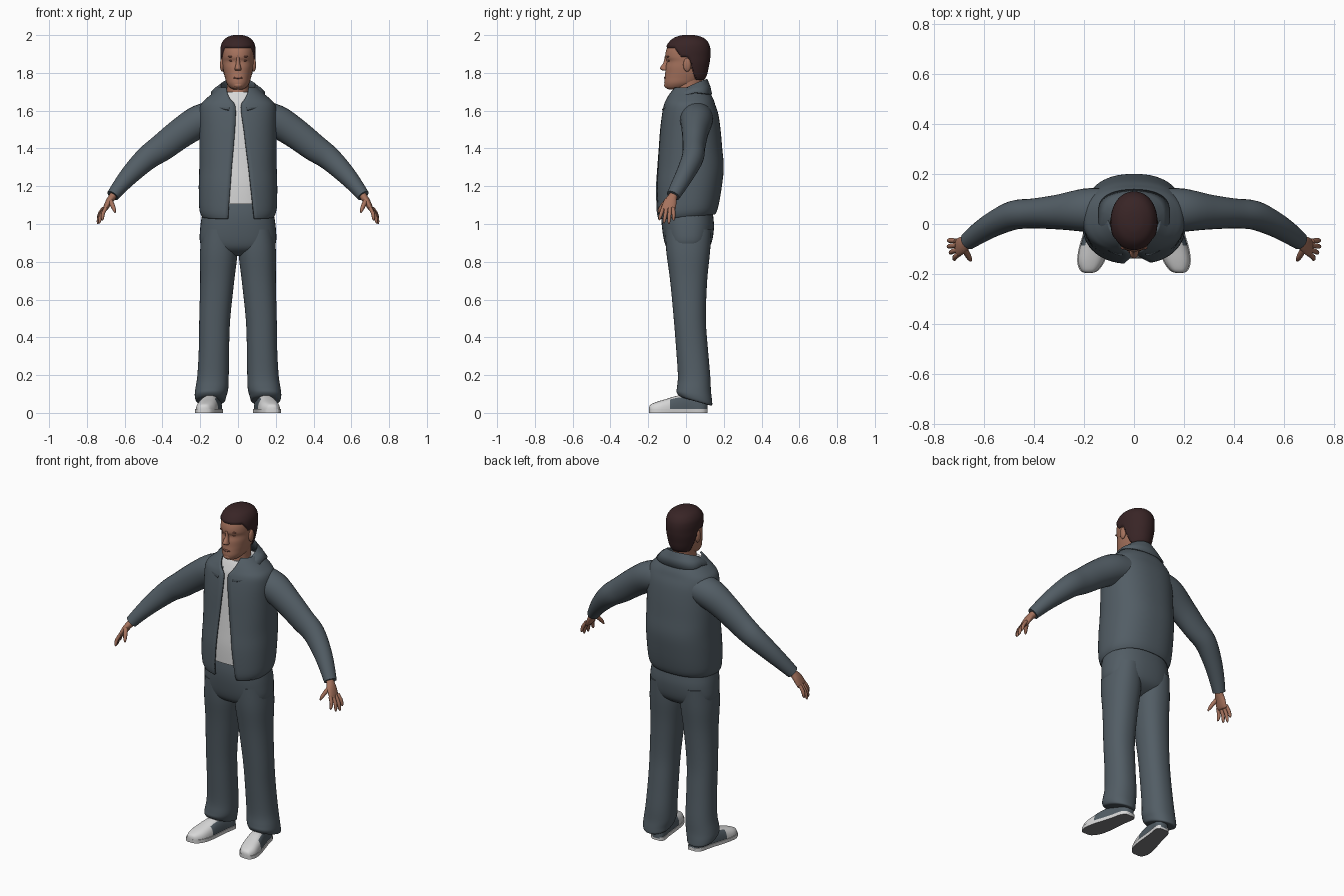
import bpy, bmesh
from math import sin, cos, asin, pi, radians
from mathutils import Vector

cube = bpy.data.objects.get("Cube")
if cube:
    bpy.data.objects.remove(cube, do_unlink=True)


def material(name, r, g, b):
    m = bpy.data.materials.new(name)
    m.diffuse_color = (r, g, b, 1)
    m.use_nodes = True
    bsdf = m.node_tree.nodes["Principled BSDF"]
    bsdf.inputs["Base Color"].default_value = (r, g, b, 1)
    bsdf.inputs["Roughness"].default_value = 0.8
    return m


cloth = material("slate cloth", .085, .11, .13)
white = material("off white", .68, .68, .68)
skin = material("skin", .38, .17, .11)
dark_skin = material("lips and eyes", .22, .085, .06)
hair_brown = material("dark brown hair", .04, .018, .019)
sole_grey = material("sole grey", .2, .2, .21)


# ---- helpers ----
def smooth_rows(rows, steps=4):
    """Catmull-Rom interpolation through rows of numbers."""
    out = []
    last = len(rows) - 1
    for i in range(last):
        quad = [rows[max(i - 1, 0)], rows[i], rows[i + 1], rows[min(i + 2, last)]]
        for s in range(steps):
            t = s / steps
            out.append([b + t / 2 * (c - a + t * (2 * a - 5 * b + 4 * c - d
                        + t * (3 * (b - c) + d - a))) for a, b, c, d in zip(*quad)])
    out.append(list(rows[last]))
    return out


def signed_pow(v, p):
    return abs(v) ** p if v >= 0 else -abs(v) ** p


def ring(z, front, back, rx, cx=0, p=1, tilt=0, start=0, end=2 * pi, n=40):
    """Horizontal rounded section; angle zero faces the front."""
    cy, ry = (front + back) / 2, (back - front) / 2
    count = n if end - start > 2 * pi - .001 else n + 1
    pts = []
    for i in range(count):
        a = start + (end - start) * i / n
        y = cy - ry * signed_pow(cos(a), p)
        pts.append(Vector((cx + rx * signed_pow(sin(a), p), y, z + tilt * y)))
    return pts


def loft(name, rings, mats, closed=True, rule=None, mirror=False, thick=0):
    """Skin a list of point rings into one smooth-shaded object."""
    bm = bmesh.new()
    grid = [[bm.verts.new(p) for p in r] for r in rings]
    n = len(grid[0])
    for lo, hi in zip(grid, grid[1:]):
        for i in range(n if closed else n - 1):
            j = (i + 1) % n
            bm.faces.new((lo[i], lo[j], hi[j], hi[i]))
    if closed:
        bm.faces.new(grid[0][::-1])
        bm.faces.new(grid[-1])
    bmesh.ops.recalc_face_normals(bm, faces=bm.faces)
    mesh = bpy.data.meshes.new(name)
    bm.to_mesh(mesh)
    bm.free()
    for m in mats:
        mesh.materials.append(m)
    for f in mesh.polygons:
        f.use_smooth = True
        if rule:
            f.material_index = rule(f)
    mesh.set_sharp_from_angle(angle=radians(50))
    ob = bpy.data.objects.new(name, mesh)
    bpy.context.collection.objects.link(ob)
    if thick:
        mod = ob.modifiers.new("Thickness", "SOLIDIFY")
        mod.thickness, mod.offset = thick, 0
    if mirror:
        ob.modifiers.new("Mirror", "MIRROR").use_mirror_merge = False
    return ob


def tube(name, rows, mat, n=24, steps=4):
    """Limb through rows of x, y, z, thickness, breadth; mirrored."""
    rows = smooth_rows(rows, steps)
    pts = [Vector(r[:3]) for r in rows]
    rings = []
    for i, r in enumerate(rows):
        t = (pts[min(i + 1, len(pts) - 1)] - pts[max(i - 1, 0)]).normalized()
        side = Vector((0, 1, 0))
        side = (side - t * side.dot(t)).normalized()
        up = t.cross(side)
        rings.append([pts[i] + up * r[3] * cos(2 * pi * k / n) + side * r[4] * sin(2 * pi * k / n)
                      for k in range(n)])
    return loft(name, rings, [mat], mirror=True)


def blob(name, center, size, mat, mirror=False):
    """Small ellipsoid made of stacked rings."""
    x, y, z = center
    rings = []
    for i in range(9):
        a = pi * (i + .2) / 8.4
        s = sin(a)
        rings.append(ring(z - size[2] * cos(a), y - size[1] * s, y + size[1] * s,
                          size[0] * s, cx=x, n=16))
    return loft(name, rings, [mat], mirror=mirror)


# ---- jacket: height, front, back, half width, left edge, right edge ----
body = smooth_rows([
    (1.04, -.145, .15, .185, .085, .052), (1.08, -.153, .165, .2, .08, .05),
    (1.2, -.155, .185, .203, .066, .04), (1.3, -.148, .195, .2, .055, .033),
    (1.4, -.14, .187, .2, .042, .024), (1.5, -.132, .178, .2, .03, .016),
    (1.58, -.122, .166, .2, .018, .012), (1.63, -.112, .15, .192, .016, .016),
    (1.66, -.1, .14, .165, .035, .04), (1.69, -.085, .125, .13, .05, .055),
    (1.72, -.065, .115, .1, .055, .06)])
SQUARE = .85
jacket, shirt = [], []
for z, front, back, rx, left, right in body:
    a, b = (asin((e / rx) ** (1 / SQUARE)) for e in (left, right))
    drop = .1 * max(0, 1.15 - z)
    jacket.append(ring(z, front, back, rx, p=SQUARE, tilt=drop * 8, start=a, end=2 * pi - b, n=56))
    if 1.09 < z < 1.7:
        shirt.append(ring(z, front + .017, back - .02, rx - .02, p=SQUARE))
loft("jacket_body", jacket, [cloth], closed=False, thick=.01)
loft("shirt", shirt, [white])

# ---- folded collar ----
inner, fold, outer = [], [], []
for i in range(49):
    a = radians(20 + 320 * i / 48)
    c = (1 - cos(a)) / 2
    q = signed_pow(cos(a), .5)
    inner.append(Vector((.085 * sin(a), .035 - .08 * cos(a), 1.65 + .05 * c)))
    fold.append(Vector((.093 * sin(a), .028 - .085 * cos(a), 1.665 + .1 * c ** .6)))
    reach = .15 if q > 0 else .115
    outer.append(Vector((.14 * sin(a), .02 - reach * q, 1.7 - (.1 if q > 0 else .015) * abs(q))))
middle = [f.lerp(o, .5) + Vector((0, 0, .006)) for f, o in zip(fold, outer)]
loft("jacket_collar", [inner, fold, middle, outer], [cloth], closed=False, thick=.008)

# ---- sleeves and hands ----
tube("sleeve", [
    (.11, .055, 1.565, .085, .09), (.2, .055, 1.545, .087, .086), (.3, .048, 1.483, .08, .07),
    (.4, .042, 1.407, .073, .06), (.48, .035, 1.35, .064, .058), (.56, 0, 1.273, .053, .05),
    (.62, -.037, 1.205, .042, .043), (.663, -.068, 1.15, .034, .036)], cloth)
tube("palm", [
    (.645, -.055, 1.175, .02, .022), (.664, -.07, 1.145, .02, .024), (.683, -.083, 1.118, .018, .034),
    (.703, -.094, 1.08, .013, .037), (.708, -.096, 1.07, .007, .03)], skin)
for i, (tip_x, tip_z) in enumerate([(.716, 1.02), (.733, 1.004), (.742, 1.0), (.74, 1.018)]):
    k = i - 1.5
    base = Vector((.699 + .004 * i, -.094 + .018 * k, 1.085))
    tip = Vector((tip_x, -.104 + .026 * k, tip_z))
    rows = []
    for t, r in ((0, .01), (.45, .01), (.85, .008), (1, .003)):
        p = base.lerp(tip, t) + Vector((.008 * sin(pi * t), 0, 0))
        rows.append((*p, r, r))
    tube("finger_%d" % (i + 1), rows, skin, n=10, steps=2)
tube("thumb", [(.68, -.095, 1.13, .013, .013), (.665, -.122, 1.1, .012, .012),
               (.655, -.14, 1.075, .009, .009), (.65, -.147, 1.06, .003, .003)], skin, n=10, steps=2)

# ---- trousers ----
hips = smooth_rows([
    (1.12, -.122, .135, .178), (1.05, -.13, .143, .19), (.98, -.127, .148, .2),
    (.9, -.113, .135, .2), (.86, -.09, .105, .16), (.83, -.04, .05, .08)])
loft("trouser_hips", [ring(*r, p=SQUARE) for r in hips], [cloth])
leg = smooth_rows([
    (.97, -.11, .135, .09, .1, 0), (.85, -.104, .127, .099, .102, 0), (.7, -.084, .112, .09, .11, 0),
    (.5, -.065, .105, .082, .123, 0), (.35, -.053, .115, .08, .127, 0), (.2, -.043, .128, .083, .132, 0),
    (.13, -.048, .132, .087, .139, -.1), (.1, -.05, .137, .084, .145, -.2),
    (.08, -.038, .138, .077, .146, -.28), (.075, -.02, .12, .06, .146, -.28)])
loft("trouser_leg", [ring(z, f, b, rx, cx=cx, p=.9, tilt=t) for z, f, b, rx, cx, t in leg],
     [cloth], mirror=True)

# ---- shoes: position along the foot, half width, height ----
stations = smooth_rows([
    (-.195, .012, .03), (-.186, .032, .045), (-.15, .051, .06), (-.1, .055, .075),
    (-.04, .05, .092), (.03, .043, .095), (.09, .04, .085), (.113, .022, .07)])
upper, sole = [], []
for y, half, height in stations:
    cx = .142 - .2 * y
    arc = [pi * i / 16 for i in range(17)]
    upper.append([Vector((cx + half * signed_pow(cos(a), .7), y,
                          .012 + (height - .012) * sin(a) ** .8)) for a in arc])
    sole.append([Vector((cx + sx * (half + .004), y, z))
                 for sx, z in ((-1, 0), (1, 0), (1, .02), (-1, .02))])
loft("shoe_upper", upper, [white, cloth], mirror=True,
     rule=lambda f: int(f.center.y > -.09 and f.normal.z < .75))
loft("shoe_sole", sole, [white, sole_grey], mirror=True, rule=lambda f: int(f.normal.z < -.5))

# ---- neck and head ----
neck = smooth_rows([(1.6, -.07, .09, .07), (1.67, -.066, .085, .062),
                    (1.72, -.06, .085, .058), (1.79, -.05, .09, .06)])
loft("neck", [ring(*r) for r in neck], [skin])
skull = smooth_rows([
    (1.712, -.09, -.02, .022), (1.722, -.108, .02, .042), (1.745, -.115, .065, .06),
    (1.775, -.113, .095, .069), (1.8, -.11, .106, .075), (1.83, -.108, .112, .08),
    (1.86, -.102, .118, .083), (1.885, -.11, .121, .085), (1.92, -.105, .122, .086),
    (1.95, -.09, .115, .081), (1.975, -.066, .095, .064), (1.989, -.032, .06, .036),
    (1.993, -.005, .03, .012)], 5)
loft("head", [ring(*r, p=.95) for r in skull], [skin])


def hairline(y):
    """Lowest height of the hair for a given depth."""
    if y < -.06:
        return 1.932
    if y < -.025:
        return 1.932 - (y + .06) * 1.4
    return max(1.762, 1.883 - max(0, y - .012) * 3.2)


# Hair shell rises out of the head above the hairline and sinks below it
hair = []
for z, front, back, rx in skull:
    points = []
    for p in ring(z, front, back, rx, p=.95, n=96):
        grow = max(-.008, min(.008, (p.z - hairline(p.y)) * 1.5))
        out = Vector((p.x / .086, (p.y - .01) / .115, (z - 1.87) / .12)).normalized()
        points.append(p + out * grow)
    hair.append(points)
loft("hair", hair, [hair_brown])

# Facial features
nose = smooth_rows([(1.89, -.112, -.09, .008), (1.855, -.119, -.09, .01), (1.832, -.135, -.09, .015),
                    (1.82, -.136, -.09, .018), (1.812, -.122, -.09, .014)])
loft("nose", [ring(*r, n=16) for r in nose], [skin])
blob("lips", (0, -.11, 1.774), (.025, .007, .006), dark_skin)
blob("chin", (0, -.102, 1.735), (.024, .014, .014), skin)
blob("eye", (.033, -.089, 1.865), (.014, .007, .005), dark_skin, mirror=True)
blob("brow", (.033, -.095, 1.886), (.021, .008, .005), dark_skin, mirror=True)
blob("ear", (.084, .006, 1.842), (.012, .021, .036), skin, mirror=True)
